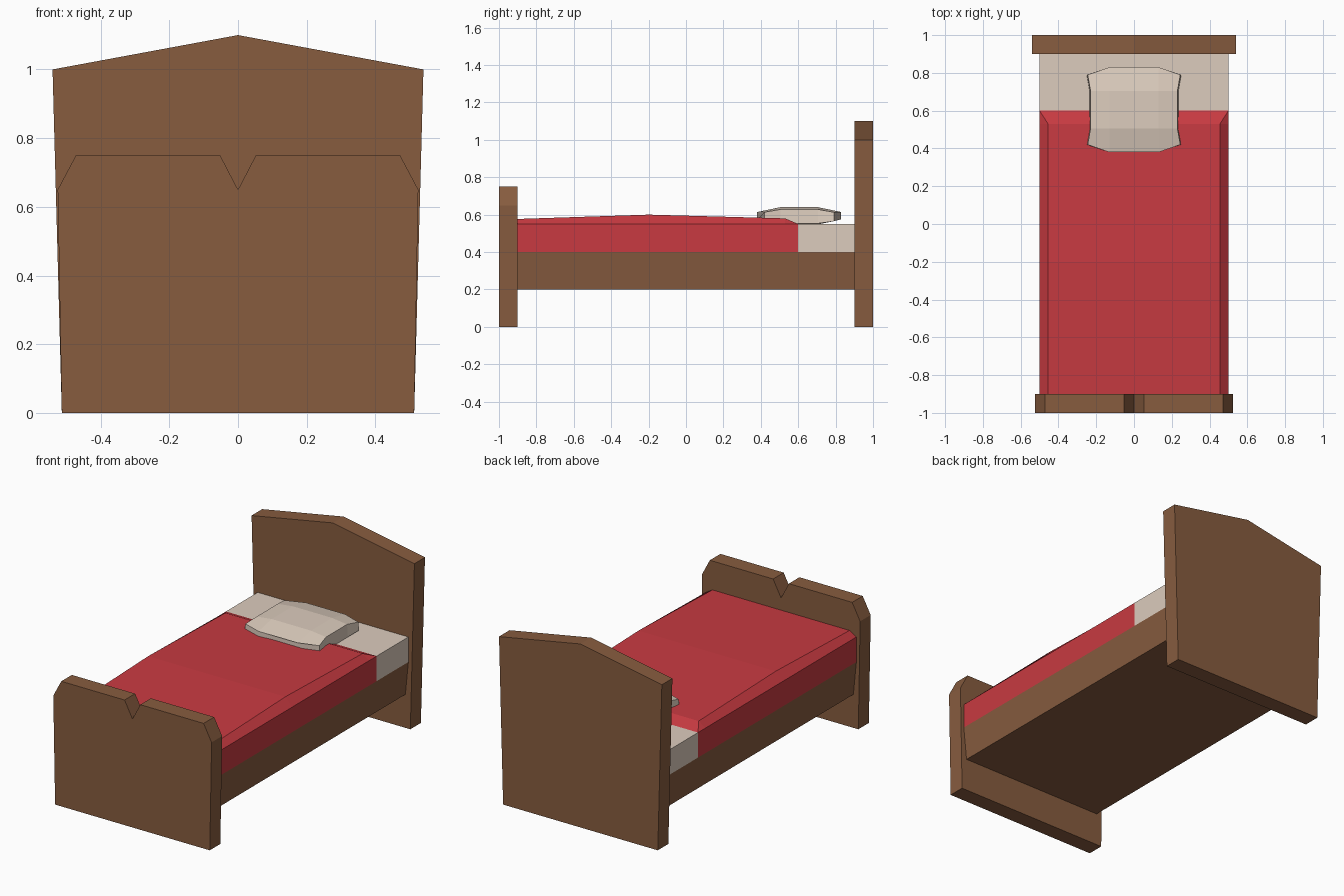
import bpy, bmesh

if "Cube" in bpy.data.objects:
    bpy.data.objects.remove(bpy.data.objects["Cube"])


def material(name, rgb):
    m = bpy.data.materials.new(name)
    lin = [((c / 255 + 0.055) / 1.055) ** 2.4 for c in rgb]
    m.diffuse_color = (*lin, 1)
    m.use_nodes = True
    m.node_tree.nodes["Principled BSDF"].inputs["Base Color"].default_value = m.diffuse_color
    return m


WOOD = material("brown wood", (135, 92, 63))
RED = material("red blanket", (200, 58, 65))
LINEN = material("cream linen", (220, 204, 189))


def loft(name, sections, mat):
    """Join closed rings with the same number of points and cap both ends."""
    bm = bmesh.new()
    rings = [[bm.verts.new(p) for p in s] for s in sections]
    n = len(rings[0])
    for a, b in zip(rings, rings[1:]):
        for i in range(n):
            j = (i + 1) % n
            bm.faces.new((a[i], a[j], b[j], b[i]))
    bm.faces.new(rings[0])
    bm.faces.new(rings[-1][::-1])
    bmesh.ops.remove_doubles(bm, verts=bm.verts, dist=1e-5)
    bmesh.ops.recalc_face_normals(bm, faces=bm.faces)
    me = bpy.data.meshes.new(name)
    bm.to_mesh(me)
    bm.free()
    me.materials.append(mat)
    ob = bpy.data.objects.new(name, me)
    bpy.context.collection.objects.link(ob)
    return ob


def extrude(name, half, y0, y1, mat):
    """Mirror a right-hand (x, z) half profile and extrude it along y."""
    prof = half + [(-x, z) for x, z in reversed(half) if x > 0]
    return loft(name, [[(x, y, z) for x, z in prof] for y in (y0, y1)], mat)


# Boards, frame and bare end of the mattress
extrude("headboard", [(0.513, 0), (0.54, 1.0), (0, 1.1)], 0.9, 1.0, WOOD)
extrude("footboard", [(0.513, 0), (0.525, 0.65), (0.472, 0.75), (0.052, 0.75), (0, 0.65)],
        -1.0, -0.9, WOOD)
extrude("bed_frame", [(0.48, 0.2), (0.5, 0.4)], -0.9, 0.9, WOOD)
extrude("mattress", [(0.5, 0.4), (0.5, 0.55)], 0.6, 0.9, LINEN)

# Blanket: chamfered shoulders, slightly domed along its length
rings = []
for y, w, top in ((-0.9, 0.455, 0.577), (-0.2, 0.455, 0.6), (0.53, 0.455, 0.58), (0.6, 0.5, 0.55)):
    half = [(0.5, 0.4), (0.5, 0.55), (w, top)]
    rings.append([(x, y, z) for x, z in half + [(-x, z) for x, z in reversed(half)]])
loft("blanket", rings, RED)

# Pillow: four cross-sections, pinched toward the rim
rings = []
for end, s in ((True, -1), (False, -1), (False, 1), (True, 1)):
    if end:    # corner y, middle y, half width, rim top/bottom, middle top/bottom
        yc, ym, w, rt, rb, mt, mb = 0.185, 0.225, 0.25, 0.613, 0.565, 0.614, 0.575
    else:
        yc, ym, w, rt, rb, mt, mb = 0.1, 0.1, 0.235, 0.628, 0.553, 0.64, 0.548
    half = [(0.13, ym, mb), (w, yc, rb), (w - 0.005, yc, rt), (0.13, ym, mt)]
    ring = half + [(-x, y, z) for x, y, z in reversed(half)]
    rings.append([(x, 0.605 + s * y, z) for x, y, z in ring])
loft("pillow", rings, LINEN)
